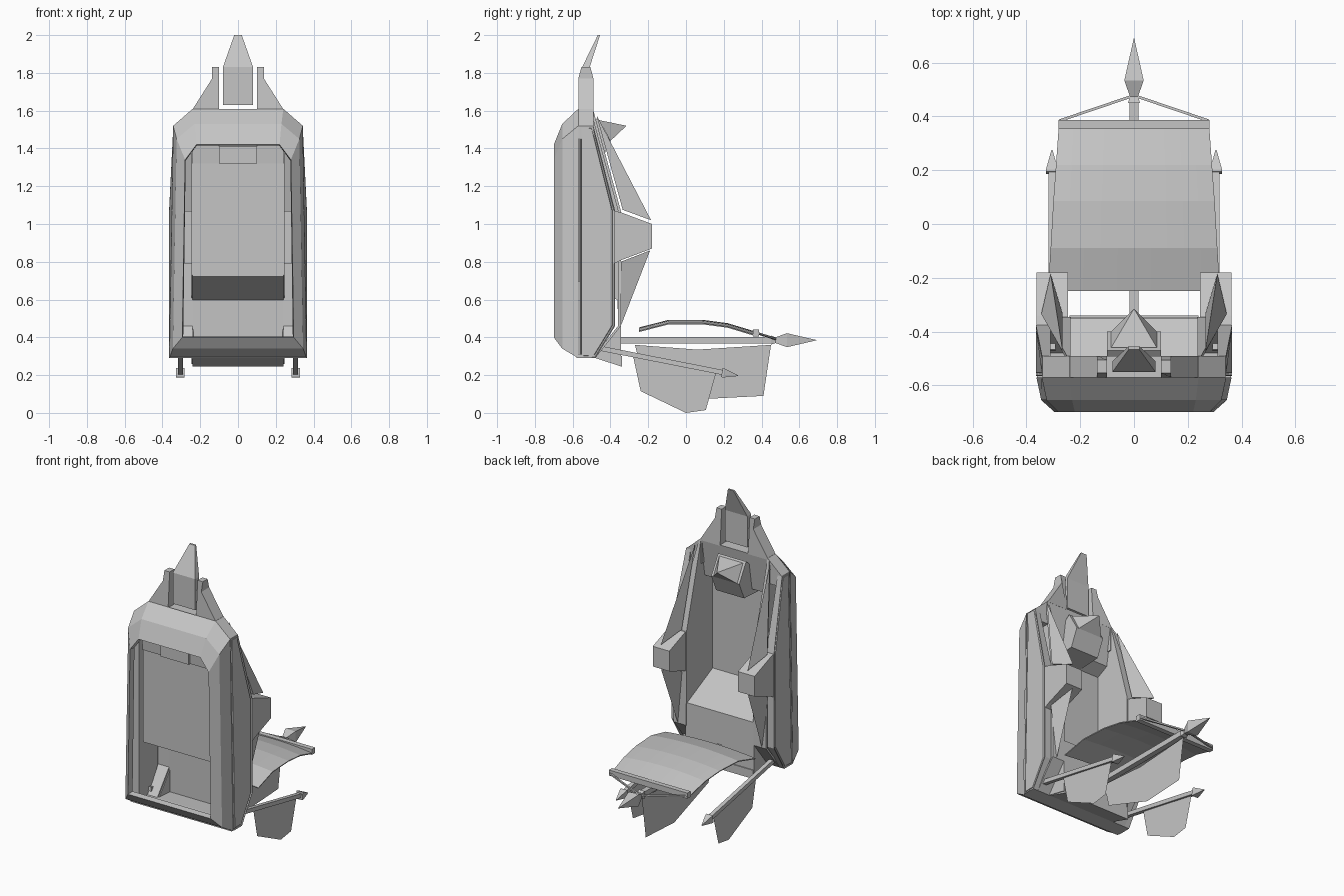
import bpy, bmesh
from mathutils import Vector

cube = bpy.data.objects.get("Cube")
if cube:
    bpy.data.objects.remove(cube, do_unlink=True)

grey = bpy.data.materials.new("plain grey")
grey.use_nodes = True
COLOUR = (0.56, 0.56, 0.56, 1)
grey.diffuse_color = COLOUR
grey.node_tree.nodes["Principled BSDF"].inputs["Base Color"].default_value = COLOUR


def finish(name, bm):
    bmesh.ops.recalc_face_normals(bm, faces=bm.faces)
    mesh = bpy.data.meshes.new(name)
    bm.to_mesh(mesh)
    bm.free()
    mesh.materials.append(grey)
    obj = bpy.data.objects.new(name, mesh)
    bpy.context.collection.objects.link(obj)
    return obj


def loft(name, loops, cap=True, cyclic=False):
    """Skin a list of equal-length closed loops."""
    bm = bmesh.new()
    rings = [[bm.verts.new(p) for p in loop] for loop in loops]
    n = len(rings[0])
    pairs = list(zip(rings, rings[1:]))
    if cyclic:
        pairs.append((rings[-1], rings[0]))
    for a, b in pairs:
        for i in range(n):
            j = (i + 1) % n
            bm.faces.new((a[i], a[j], b[j], b[i]))
    if cap and not cyclic:
        bm.faces.new(rings[0])
        bm.faces.new(rings[-1])
    return finish(name, bm)


def side_prism(name, profile, x0, x1, lean=0.0):
    """Extrude a (y, z) profile along x; lean tilts the upper x1 side inward."""
    return loft(name, [[(x0, y, z) for y, z in profile],
                       [(x1 - lean * max(0, z - 1.07), y, z) for y, z in profile]])


def front_prism(name, profile, y0, y1):
    return loft(name, [[(x, y, z) for x, z in profile] for y in (y0, y1)])


def spike(name, base, tip):
    """Pyramid from a base loop to a point."""
    tip = Vector(tip)
    return loft(name, [base, [tip.lerp(Vector(p), 0.02) for p in base]])


def rod(name, a, b, sections):
    """Square-section rod; sections are (fraction, half width, half height)."""
    a, b = Vector(a), Vector(b)
    d = (b - a).normalized()
    u = d.cross(Vector((0, 0, 1))).normalized()
    v = u.cross(d)
    return loft(name, [[a.lerp(b, t) + u * w * i + v * h * j
                        for i, j in ((-1, -1), (1, -1), (1, 1), (-1, 1))]
                       for t, w, h in sections])


def blade(name, x, profile):
    bm = bmesh.new()
    bm.faces.new([bm.verts.new((x, y, z)) for y, z in profile])
    return finish(name, bm)


def mirror(obj):
    mod = obj.modifiers.new("mirror", "MIRROR")
    mod.use_mirror_merge = False
    return obj


# bevelled front frame: each ring is y, low x, high x, chamfer x, base, shoulder, top
def frame_ring(y, xl, xh, xc, base, shoulder, top):
    return [(-xl, y, base), (xl, y, base), (xh, y, shoulder),
            (xc, y, top), (-xc, y, top), (-xh, y, shoulder)]


loft("front_frame", [frame_ring(*r) for r in (
    (-0.57, 0.363, 0.343, 0.24, 0.29, 1.52, 1.61),
    (-0.655, 0.345, 0.325, 0.23, 0.34, 1.45, 1.53),
    (-0.70, 0.295, 0.28, 0.22, 0.40, 1.34, 1.42),
    (-0.66, 0.29, 0.277, 0.22, 0.405, 1.335, 1.415))], cyclic=True)

# side walls with a grooved panel on the outside
wall = [(-0.565, 0.29), (-0.48, 0.29), (-0.375, 0.46), (-0.375, 1.07),
        (-0.49, 1.52), (-0.565, 1.52)]
outer = side_prism("outer_wall", wall, 0.31, 0.365, 0.05)
bm = bmesh.new()
bm.from_mesh(outer.data)
panel = max(bm.faces, key=lambda f: f.calc_center_median().x)
for thick, depth in ((0.004, 0), (0.003, -0.01), (0.007, 0), (0.003, 0.01)):
    bmesh.ops.inset_region(bm, faces=[panel], thickness=thick, depth=depth)
bm.to_mesh(outer.data)
bm.free()
mirror(outer)

# inner side walls above the seat and gussets below it
inner = [(-0.62, 0.73), (-0.345, 0.60), (-0.345, 1.07), (-0.49, 1.60),
         (-0.57, 1.60), (-0.62, 1.35)]
mirror(side_prism("inner_wall", inner, 0.237, 0.245))
mirror(side_prism("lower_gusset", [(-0.48, 0.29), (-0.345, 0.26), (-0.345, 0.46)], 0.235, 0.245))

# strip closing the gap between the walls along the back, narrowing at the shoulder
back = [(-0.48, 0.29), (-0.345, 0.46), (-0.345, 1.07), (-0.49, 1.60)]
strip = side_prism("back_strip", back + [(y - 0.015, z) for y, z in reversed(back)], 0.24, 0.33)
for v in strip.data.vertices:
    if v.co.z > 1.5:
        v.co.x = min(v.co.x, 0.25)
mirror(strip)

# shoulders sloping between frame and crown
mirror(front_prism("shoulder", [(0.23, 1.45), (0.34, 1.45), (0.34, 1.52), (0.24, 1.61), (0.23, 1.61)],
                   -0.57, -0.49))

# seat sheet, floor and underside lip
seat = [(-0.61, 1.35), (-0.61, 0.73), (-0.35, 0.605), (-0.345, 0.26)]
sheet = seat + [(y - 0.012, z - 0.008) for y, z in reversed(seat)]
side_prism("seat", sheet, -0.24, 0.24)
side_prism("floor", [(-0.58, 0.29), (-0.48, 0.29), (-0.48, 0.31), (-0.58, 0.31)], -0.36, 0.36)
side_prism("lower_lip", [(-0.48, 0.29), (-0.34, 0.245), (-0.34, 0.30), (-0.48, 0.31)], -0.24, 0.24)

# crown slab, headrest and its rear spike
side_prism("crown_slab", [(-0.57, 1.605), (-0.49, 1.605), (-0.53, 1.36), (-0.61, 1.32),
                          (-0.63, 1.32), (-0.64, 1.45)], -0.24, 0.24)
side_prism("headrest", [(-0.645, 1.41), (-0.645, 1.32), (-0.45, 1.33), (-0.40, 1.44), (-0.47, 1.56)],
           -0.10, 0.10)
spike("headrest_spike", [(-0.085, -0.40, 1.44), (0.085, -0.40, 1.44),
                         (0.085, -0.46, 1.55), (-0.085, -0.46, 1.55)], (0, -0.315, 1.52))

# crest fins and floating centre spike
fin = front_prism("crest_fin", [(0.10, 1.60), (0.245, 1.60), (0.137, 1.77), (0.137, 1.83), (0.10, 1.83)],
                  -0.57, -0.49)
for v in fin.data.vertices:
    if v.co.z > 1.82:
        v.co.y = -0.53 + (v.co.y + 0.53) * 0.6
mirror(fin)
loft("crest_spike", [[(-w, y0, z), (w, y0, z), (w, y1, z), (-w, y1, z)] for w, y0, y1, z in (
    (0.08, -0.55, -0.51, 1.63), (0.08, -0.55, -0.51, 1.83), (0.02, -0.467, -0.455, 2.0))])

# armrests with the tapering fins above and below
mirror(side_prism("armrest", [(-0.38, 0.79), (-0.34, 0.81), (-0.18, 0.87), (-0.18, 1.0),
                              (-0.34, 1.06), (-0.38, 1.07)], 0.245, 0.363))
mirror(spike("upper_fin", [(0.265, -0.335, 1.075), (0.345, -0.335, 1.075), (0.31, -0.185, 1.02)],
             (0.265, -0.475, 1.58)))
mirror(spike("lower_fin", [(0.27, -0.345, 0.80), (0.345, -0.345, 0.80), (0.31, -0.19, 0.86)],
             (0.30, -0.345, 0.46)))

# side poles, arrow tips and hanging blades
mirror(rod("side_pole", (0.305, -0.47, 0.345), (0.305, 0.20, 0.213),
           [(0, 0.013, 0.013), (1, 0.013, 0.013)]))
mirror(rod("side_pole_tip", (0.305, 0.19, 0.213), (0.305, 0.275, 0.197),
           [(0, 0.022, 0.024), (0.12, 0.022, 0.024), (1, 0.002, 0.002)]))
mirror(blade("side_blade", 0.305, [(-0.28, 0.30), (0.16, 0.215), (0.105, 0.015),
                                   (0, 0.0), (-0.24, 0.115)]))

# centre pole, spear tip and keel blade
rod("centre_pole", (0, -0.345, 0.385), (0, 0.47, 0.385), [(0, 0.017, 0.017), (1, 0.017, 0.017)])
rod("spear_tip", (0, 0.45, 0.385), (0, 0.69, 0.385),
    [(0, 0.022, 0.024), (0.1, 0.015, 0.015), (0.35, 0.036, 0.037), (1, 0.001, 0.001)])
blade("keel_blade", 0, [(-0.27, 0.36), (0.06, 0.335), (0.45, 0.36), (0.41, 0.09),
                        (0.12, 0.075), (-0.23, 0.20)])

# crossbar and its struts
rod("crossbar", (-0.28, 0.37, 0.423), (0.28, 0.37, 0.423), [(0, 0.016, 0.018), (1, 0.016, 0.018)])
mirror(rod("strut", (0, 0.478, 0.39), (0.275, 0.385, 0.42), [(0, 0.005, 0.005), (1, 0.005, 0.005)]))

# arched canopy sheet, bowed both ways
bm = bmesh.new()
rows = []
for y, z, half in ((-0.25, 0.452, 0.32), (-0.09, 0.493, 0.31), (0.085, 0.493, 0.30),
                   (0.22, 0.475, 0.29), (0.36, 0.433, 0.28)):
    rows.append([bm.verts.new((half * i / 5, y, z - 0.018 * (i / 5) ** 2)) for i in range(-5, 6)])
for a, b in zip(rows, rows[1:]):
    for i in range(10):
        bm.faces.new((a[i], a[i + 1], b[i + 1], b[i]))
canopy = finish("canopy", bm)
canopy.modifiers.new("thickness", "SOLIDIFY").thickness = 0.006
